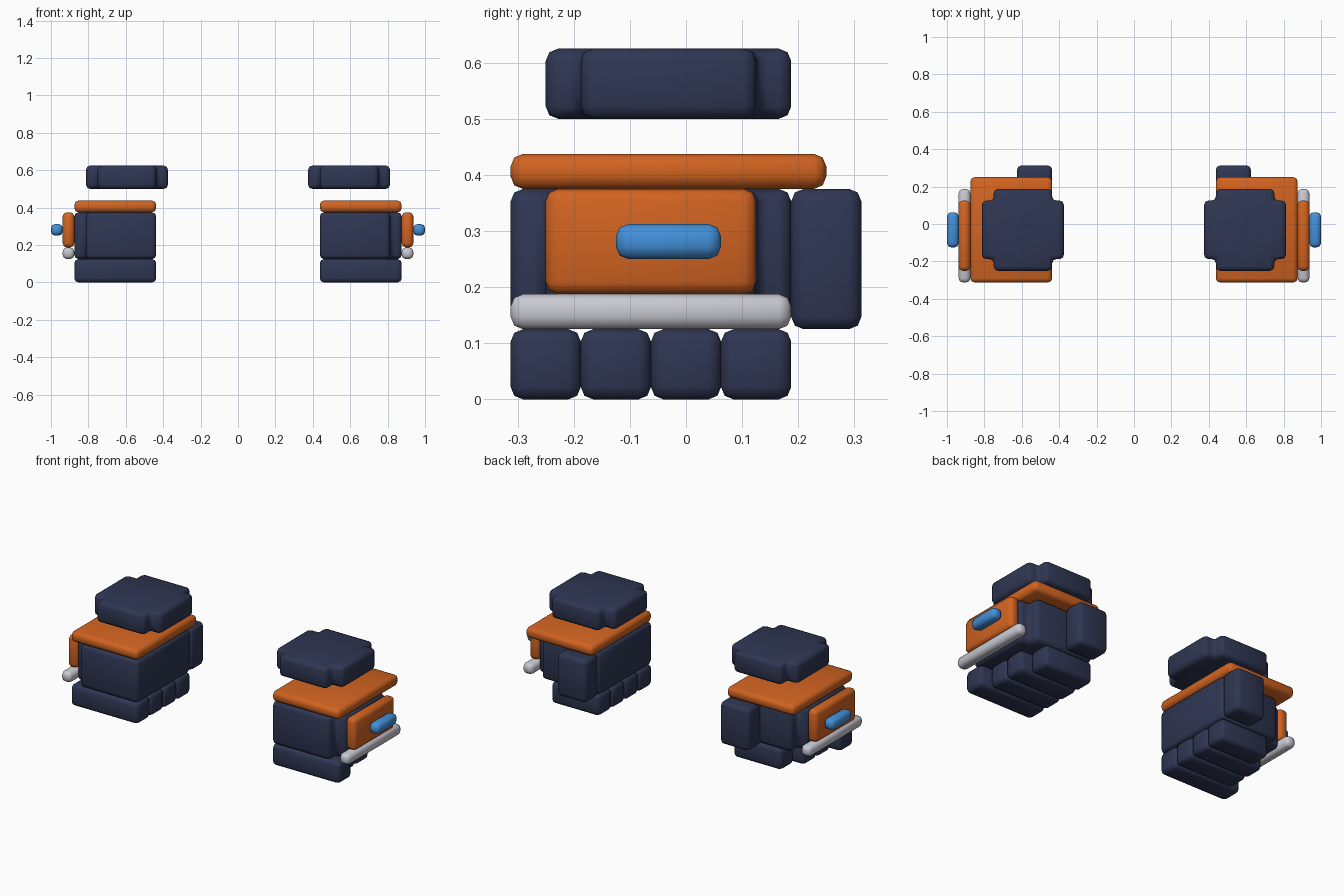
import bpy, bmesh

if "Cube" in bpy.data.objects:
    bpy.data.objects.remove(bpy.data.objects["Cube"])

U = 0.0625  # grid unit that all parts are sized in


def material(name, rgb):
    m = bpy.data.materials.new(name)
    m.diffuse_color = (*rgb, 1.0)
    m.use_nodes = True
    m.node_tree.nodes["Principled BSDF"].inputs["Base Color"].default_value = m.diffuse_color
    return m


NAVY = material("dark_navy", (0.028, 0.037, 0.085))
ORANGE = material("orange", (0.64, 0.125, 0.015))
BLUE = material("bright_blue", (0.055, 0.28, 0.69))
GREY = material("light_grey", (0.58, 0.58, 0.64))


def prism(name, outline, z0, z1, mat, side):
    """Extrude an outline (grid units) upward and round every edge."""
    bm = bmesh.new()
    base = [bm.verts.new((side * x * U, y * U, z0 * U)) for x, y in outline]
    face = bm.faces.new(base)
    ext = bmesh.ops.extrude_face_region(bm, geom=[face])
    top = [g for g in ext["geom"] if isinstance(g, bmesh.types.BMVert)]
    bmesh.ops.translate(bm, verts=top, vec=(0, 0, (z1 - z0) * U))
    bmesh.ops.recalc_face_normals(bm, faces=bm.faces[:])
    bmesh.ops.bevel(bm, geom=bm.edges[:], offset=0.022, offset_type='OFFSET',
                    segments=2, profile=0.5, affect='EDGES', clamp_overlap=True)
    for f in bm.faces:
        f.smooth = True
    label = name + ("_right" if side > 0 else "_left")
    me = bpy.data.meshes.new(label)
    bm.to_mesh(me)
    bm.free()
    me.materials.append(mat)
    ob = bpy.data.objects.new(label, me)
    bpy.context.collection.objects.link(ob)
    return ob


def box(name, x, y, z, mat, side):
    prism(name, [(x[0], y[0]), (x[1], y[0]), (x[1], y[1]), (x[0], y[1])],
          z[0], z[1], mat, side)


for s in (1, -1):
    # curled fingers, shorter toward the back
    for i, length in enumerate((7, 6, 6, 5)):
        box(f"finger_{i + 1}", (7, 7 + length), (-5 + 2 * i, -3 + 2 * i), (0, 2), NAVY, s)
    # palm block with a raised outer side
    prism("palm", [(7, -5), (13, -5), (13, -4), (14, -4), (14, 2), (13, 2),
                   (13, 3), (7, 3)], 2, 6, NAVY, s)
    box("thumb", (7, 10), (3, 5), (2, 6), NAVY, s)
    # armour over the hand
    box("cover_plate", (7, 14), (-5, 4), (6, 7), ORANGE, s)
    box("side_plate", (14, 15), (-4, 2), (3, 6), ORANGE, s)
    box("side_light", (15, 16), (-2, 1), (4, 5), BLUE, s)
    box("side_rail", (14, 15), (-5, 3), (2, 3), GREY, s)
    # floating cross-shaped wrist
    prism("wrist", [(7, -4), (12, -4), (12, -3), (13, -3), (13, 2), (12, 2),
                    (12, 3), (7, 3), (7, 2), (6, 2), (6, -3), (7, -3)],
          8, 10, NAVY, s)
